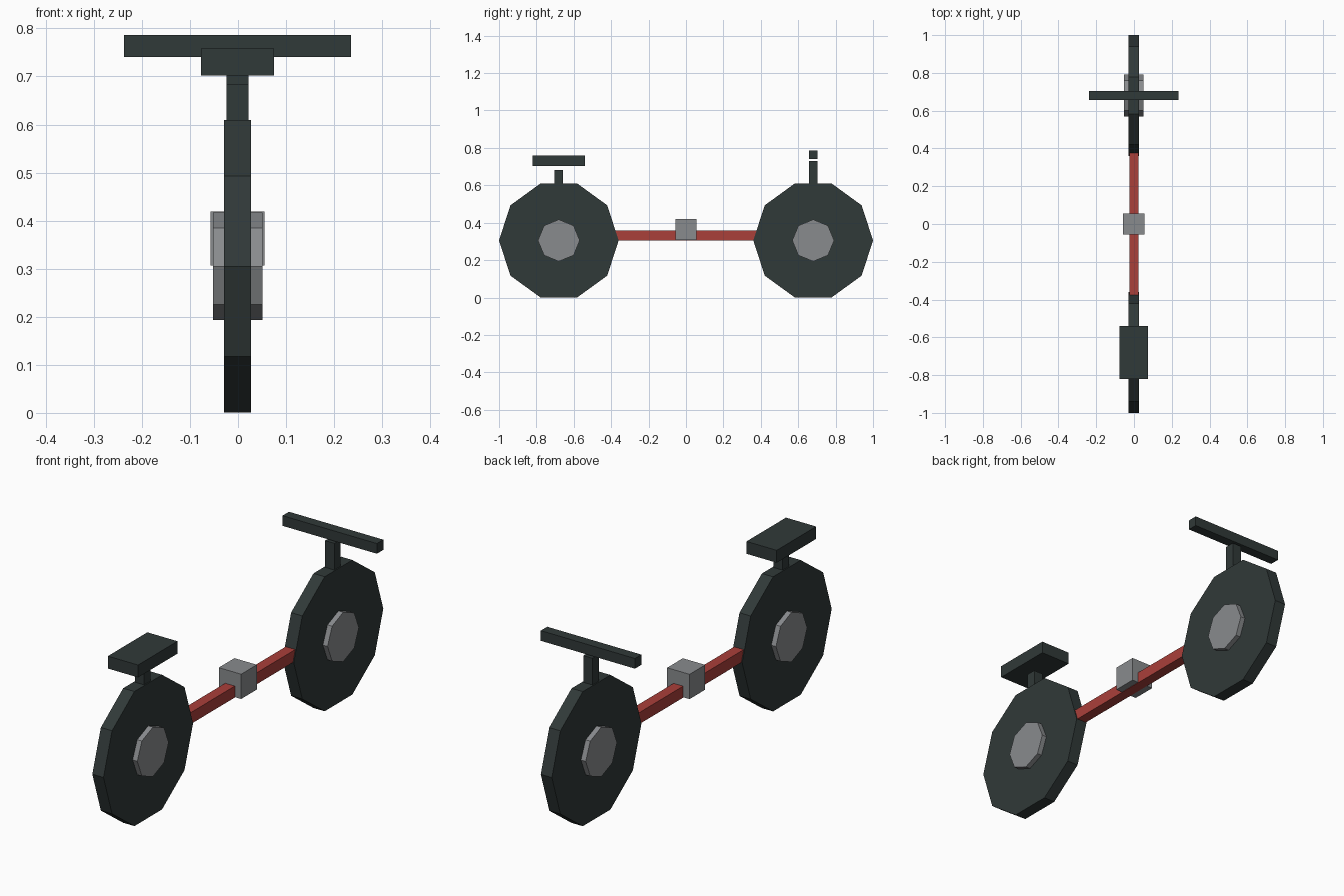
import bpy
from math import radians

default = bpy.data.objects.get("Cube")
if default:
    bpy.data.objects.remove(default, do_unlink=True)


def material(name, rgb):
    m = bpy.data.materials.new(name)
    m.use_nodes = True
    colour = (*rgb, 1)
    m.diffuse_color = colour
    m.node_tree.nodes["Principled BSDF"].inputs["Base Color"].default_value = colour
    return m


CHARCOAL = material("charcoal", (0.03, 0.041, 0.04))
GREY = material("grey metal", (0.25, 0.26, 0.27))
RED = material("frame red", (0.4, 0.05, 0.042))

CX = -0.001      # shared centre plane
AXLE = 0.305     # axle height
WHEEL_Y = 0.68   # axle distance from the middle


def finish(name, mat):
    obj = bpy.context.object
    obj.name = name
    obj.data.materials.append(mat)
    return obj


def box(name, y, width, depth, bottom, top, mat):
    bpy.ops.mesh.primitive_cube_add(size=1, location=(CX, y, (bottom + top) / 2))
    bpy.context.object.scale = (width, depth, top - bottom)
    bpy.ops.object.transform_apply(location=False, rotation=False, scale=True)
    return finish(name, mat)


def disc(name, y, sides, radius, width, mat):
    # Axis lies along x, with one corner pointing along +y
    bpy.ops.mesh.primitive_cylinder_add(vertices=sides, radius=radius, depth=width,
                                        location=(CX, y, AXLE),
                                        rotation=(0, radians(90), 0))
    return finish(name, mat)


# Wheels with hubs
for end, y in (("front", -WHEEL_Y), ("back", WHEEL_Y)):
    disc(end + "_wheel", y, 10, 0.32, 0.056, CHARCOAL)
    disc(end + "_hub", y, 8, 0.112, 0.103, GREY)

# Frame bar with the block in the middle
box("frame_bar", 0, 0.048, 2 * WHEEL_Y, 0.305, 0.357, RED)
box("middle_block", 0, 0.112, 0.112, 0.307, 0.419, GREY)

# Seat on its post
box("seat_post", -WHEEL_Y, 0.046, 0.046, AXLE, 0.683, CHARCOAL)
box("seat", -WHEEL_Y, 0.151, 0.282, 0.702, 0.758, CHARCOAL)

# Handlebar on its stem
box("handlebar_stem", WHEEL_Y, 0.046, 0.046, AXLE, 0.73, CHARCOAL)
box("handlebar", WHEEL_Y, 0.472, 0.046, 0.74, 0.786, CHARCOAL)
